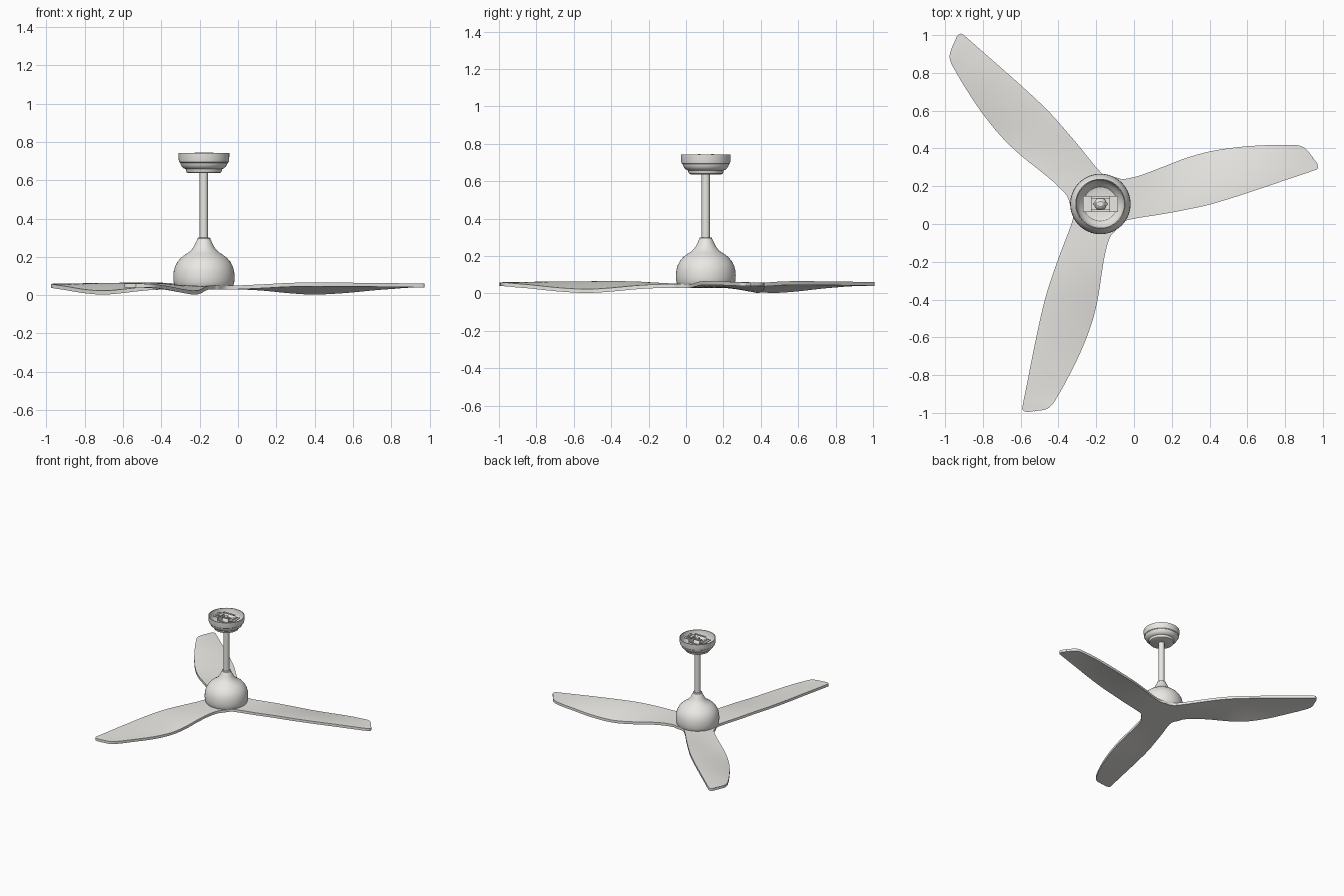
import bpy, bmesh, math
from mathutils import Vector, Matrix

if "Cube" in bpy.data.objects:
    bpy.data.objects.remove(bpy.data.objects["Cube"])

CX, CY = -0.178, 0.106

WHITE = bpy.data.materials.new("warm_white")
WHITE.diffuse_color = (0.82, 0.81, 0.78, 1)
WHITE.use_nodes = True
WHITE.node_tree.nodes["Principled BSDF"].inputs["Base Color"].default_value = WHITE.diffuse_color


def finish(name, bm, angle=35):
    bmesh.ops.recalc_face_normals(bm, faces=bm.faces)
    me = bpy.data.meshes.new(name)
    bm.to_mesh(me)
    bm.free()
    me.materials.append(WHITE)
    ob = bpy.data.objects.new(name, me)
    ob.location = (CX, CY, 0)
    bpy.context.collection.objects.link(ob)
    bpy.ops.object.select_all(action='DESELECT')
    ob.select_set(True)
    bpy.context.view_layer.objects.active = ob
    bpy.ops.object.shade_smooth_by_angle(angle=math.radians(angle))
    return ob


def lathe(name, profile, angle=35):
    bm = bmesh.new()
    vs = [bm.verts.new((r, 0, z)) for r, z in profile]
    es = [bm.edges.new(p) for p in zip(vs, vs[1:])]
    bmesh.ops.spin(bm, geom=vs + es, cent=(0, 0, 0), axis=(0, 0, 1),
                   angle=2 * math.pi, steps=64, use_merge=True)
    bmesh.ops.remove_doubles(bm, verts=bm.verts, dist=1e-5)
    return finish(name, bm, angle)


def box(bm, x, y, z, sx, sy, sz):
    bmesh.ops.create_cube(bm, size=1, matrix=Matrix.Translation((x, y, z))
                          @ Matrix.Diagonal((sx, sy, sz, 1)))


def cyl(bm, x, y, z, r, h):
    bmesh.ops.create_cone(bm, cap_ends=True, segments=20, radius1=r, radius2=r,
                          depth=h, matrix=Matrix.Translation((x, y, z)))


def spline(pts, n=4):
    pts = [Vector(p) for p in pts]
    ext = [2 * pts[0] - pts[1]] + pts + [2 * pts[-1] - pts[-2]]
    out = []
    for a, b, c, d in zip(ext, ext[1:], ext[2:], ext[3:]):
        for i in range(n):
            t = i / n
            out.append(0.5 * (2 * b + (c - a) * t + (2 * a - 5 * b + 4 * c - d) * t * t
                              + (3 * b - a - 3 * c + d) * t ** 3))
    return out + [pts[-1]]


# Blades: trailing and leading edge (x, y, top height), repeated three times
trail = [(.077, -.145, .05), (.114, -.098, .05), (.183, -.077, .051), (.315, -.056, .057),
         (.447, -.032, .064), (.579, -.003, .066), (.738, .045, .065), (.897, .098, .064),
         (1.029, .143, .062), (1.118, .173, .061), (1.149, .187, .06), (1.15, .212, .06)]
lead = [(.087, .14, .05), (.124, .132, .05), (.209, .151, .049), (.315, .19, .043),
        (.447, .241, .03), (.579, .278, .023), (.738, .302, .031), (.897, .312, .046),
        (.992, .313, .053), (1.05, .31, .058), (1.085, .294, .059), (1.117, .258, .06)]
bm = bmesh.new()
ACROSS = 12
for k in range(3):
    rot = Matrix.Rotation(k * 2 * math.pi / 3, 3, 'Z')
    rows = []
    for a, b in zip(spline(trail), spline(lead)):
        row = []
        for j in range(ACROSS + 1):
            t = j / ACROSS
            p = a.lerp(b, t)
            p.z = a.z + (b.z - a.z) * t ** 1.4
            row.append(bm.verts.new(rot @ p))
        rows.append(row)
    hub = bm.verts.new((0, 0, .05))
    for j in range(ACROSS):
        bm.faces.new((hub, rows[0][j], rows[0][j + 1]))
    for r, s in zip(rows, rows[1:]):
        for j in range(ACROSS):
            bm.faces.new((r[j], s[j], s[j + 1], r[j + 1]))
bmesh.ops.remove_doubles(bm, verts=bm.verts, dist=.002)
# Thickness: copy the skin downward and close the rim
top = bm.faces[:]
rim = [e for e in bm.edges if e.is_boundary]
dup = bmesh.ops.duplicate(bm, geom=bm.verts[:] + bm.edges[:] + top)
low = [g for g in dup['geom'] if isinstance(g, bmesh.types.BMVert)]
bmesh.ops.translate(bm, verts=low, vec=(0, 0, -.02))
vmap = dup['vert_map']
for e in rim:
    a, b = e.verts
    bm.faces.new((a, b, vmap[b], vmap[a]))
finish("blades", bm, 40)

# Motor housing dome
lathe("motor_housing", [(0, .045), (.15, .045), (.155, .055), (.159, .072), (.16, .095),
                        (.158, .123), (.151, .15), (.138, .174), (.12, .195), (.099, .211),
                        (.08, .223), (.065, .237), (.054, .252), (.045, .27), (.038, .285),
                        (.034, .291), (.034, .297), (.03, .3), (0, .3)])

# Down rod
lathe("down_rod", [(0, .29), (.022, .29), (.022, .675), (0, .675)])

# Hollow ceiling canopy with a stepped rim
lathe("ceiling_canopy", [(.022, .637), (.082, .637), (.09, .641), (.094, .65), (.095, .658),
                         (.105, .662), (.115, .671), (.121, .682), (.123, .69), (.129, .695),
                         (.132, .71), (.133, .742), (.128, .742), (.125, .705), (.116, .688),
                         (.106, .674), (.098, .666), (.09, .655), (.075, .65), (.022, .65)])

# Hanging bracket inside the canopy
bm = bmesh.new()
for s in (-1, 1):
    box(bm, s * .07, 0, .728, .045, .085, .006)
    box(bm, s * .05, 0, .70, .006, .085, .06)
    box(bm, 0, s * .036, .742, .1, .014, .006)
    box(bm, 0, s * .04, .69, .1, .005, .03)
    for y in (-.026, 0, .026):
        cyl(bm, s * .072, y, .733, .007, .008)
box(bm, 0, 0, .672, .1, .085, .006)
finish("hanging_bracket", bm, 30)

# Hanger ball with cross pin
bm = bmesh.new()
bmesh.ops.create_uvsphere(bm, u_segments=32, v_segments=16, radius=.033,
                          matrix=Matrix.Translation((0, 0, .7)))
box(bm, 0, 0, .728, .08, .01, .01)
cyl(bm, 0, 0, .728, .016, .02)
finish("hanger_ball", bm, 30)
